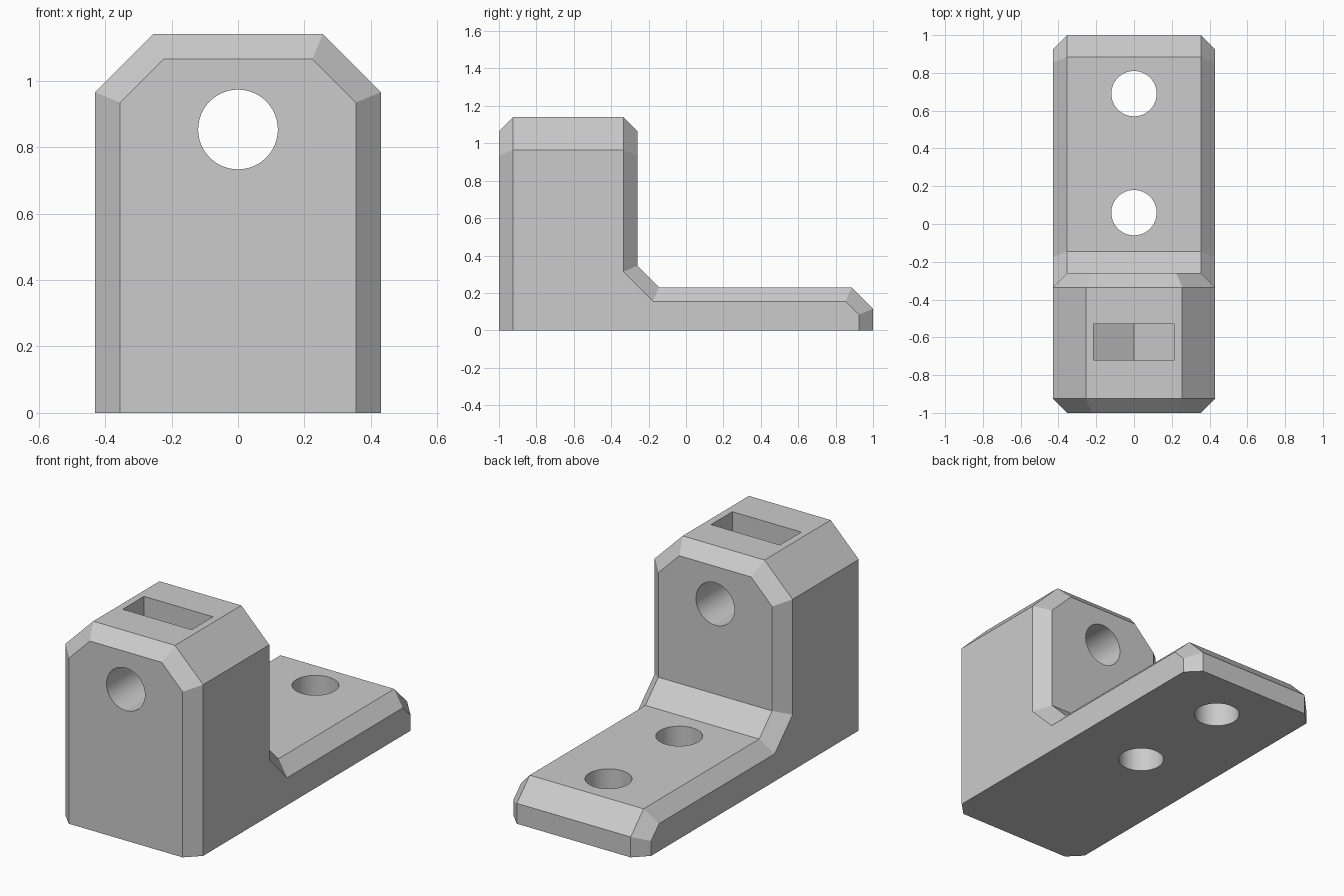
import bpy, bmesh, math
from mathutils import Vector

if "Cube" in bpy.data.objects:
    bpy.data.objects.remove(bpy.data.objects["Cube"], do_unlink=True)

BEVEL = 0.075
SPLIT = 0.6           # height where the foot section meets the tower section
BORE = 0.853          # height of the bolt axis


def inset(points, amount):
    """Move every side of a counter-clockwise outline inwards."""
    pts = [Vector(p) for p in points]
    result = []
    for i, p in enumerate(pts):
        a = (p - pts[i - 1]).normalized()
        b = (pts[(i + 1) % len(pts)] - p).normalized()
        n1, n2 = Vector((-a.y, a.x)), Vector((-b.y, b.x))
        result.append(p + (n1 + n2) * amount / (1 + n1.dot(n2)))
    return result


def prism(points, start, end, place, bevel=0):
    """Extrude an outline from start to end, with chamfered ends if wanted."""
    bm = bmesh.new()
    small = inset(points, bevel)
    rings = [(points, start), (points, end)]
    if bevel:
        rings = [(small, start), (points, start + bevel),
                 (points, end - bevel), (small, end)]
    loops = [[bm.verts.new(place(u, v, d)) for u, v in ring] for ring, d in rings]
    n = len(points)
    for lo, hi in zip(loops, loops[1:]):
        for i in range(n):
            j = (i + 1) % n
            bm.faces.new((lo[i], lo[j], hi[j], hi[i]))
    bm.faces.new(loops[0])
    bm.faces.new(loops[-1])
    bmesh.ops.recalc_face_normals(bm, faces=bm.faces)
    return bm


def trim(bm, height, above, fill=False):
    """Cut the mesh off at a height."""
    cut = bmesh.ops.bisect_plane(
        bm, geom=bm.verts[:] + bm.edges[:] + bm.faces[:], dist=1e-5,
        plane_co=(0, 0, height), plane_no=(0, 0, 1),
        clear_outer=above, clear_inner=not above)
    if fill:
        edges = [e for e in cut["geom_cut"] if isinstance(e, bmesh.types.BMEdge)]
        bmesh.ops.holes_fill(bm, edges=edges, sides=0)


def to_object(bm, name):
    mesh = bpy.data.meshes.new(name)
    bm.to_mesh(mesh)
    bm.free()
    obj = bpy.data.objects.new(name, mesh)
    bpy.context.collection.objects.link(obj)
    return obj


def along_x(u, v, d):
    return (d, u, v)


def along_y(u, v, d):
    return (u, d, v)


# Foot with the sloped inside corner, up to the split height
foot_side = [(-1, -.5), (1, -.5), (1, .115), (.885, .23),
             (-.145, .23), (-.26, .345), (-.26, 1.5), (-1, 1.5)]
body = prism(foot_side, -.43, .43, along_x, BEVEL)
trim(body, SPLIT, above=True)
trim(body, 0, above=False, fill=True)

# Tower with cut top corners, above the split height
tower_front = [(-.43, -.5), (.43, -.5), (.43, .965),
               (.255, 1.14), (-.255, 1.14), (-.43, .965)]
tower = prism(tower_front, -1, -.26, along_y, BEVEL)
trim(tower, SPLIT, above=False)
part = bpy.data.meshes.new("tower_part")
tower.to_mesh(part)
tower.free()
body.from_mesh(part)
bpy.data.meshes.remove(part)

# Weld both sections into one solid
bmesh.ops.remove_doubles(body, verts=body.verts, dist=0.001)
bmesh.ops.dissolve_limit(body, angle_limit=0.01, verts=body.verts, edges=body.edges)
bmesh.ops.recalc_face_normals(body, faces=body.faces)
bracket = to_object(body, "bracket")


def drill(location, tilt=0):
    bpy.ops.mesh.primitive_cylinder_add(vertices=48, radius=.12, depth=1.2,
                                        location=location, rotation=(tilt, 0, 0))
    return bpy.context.object


# Bolt bore, two mounting holes, and the nut slot with a hexagonal floor
half = .215
side_z = BORE - half * math.tan(math.pi / 6)
tip_z = BORE - half / math.cos(math.pi / 6)
slot = [(-half, 1.3), (-half, side_z), (0, tip_z), (half, side_z), (half, 1.3)]
cutters = [to_object(prism(slot, -.72, -.53, along_y), "nut_slot_cutter"),
           drill((0, -.63, BORE), math.pi / 2),
           drill((0, .69, 0)), drill((0, .06, 0))]

for cutter in cutters:
    cutter.hide_render = True
    mod = bracket.modifiers.new("cut", "BOOLEAN")
    mod.operation = "DIFFERENCE"
    mod.solver = "EXACT"
    mod.object = cutter
    bpy.context.view_layer.objects.active = bracket
    bpy.ops.object.modifier_apply(modifier=mod.name)
    bpy.data.objects.remove(cutter, do_unlink=True)

# Plain grey finish
grey = bpy.data.materials.new("light grey")
grey.use_nodes = True
colour = (.6, .6, .6, 1)
grey.diffuse_color = colour
grey.node_tree.nodes["Principled BSDF"].inputs["Base Color"].default_value = colour
bracket.data.materials.clear()
bracket.data.materials.append(grey)

# Smooth bores, sharp chamfers
bpy.ops.object.select_all(action="DESELECT")
bracket.select_set(True)
bpy.context.view_layer.objects.active = bracket
bpy.ops.object.shade_smooth_by_angle(angle=math.radians(20))
